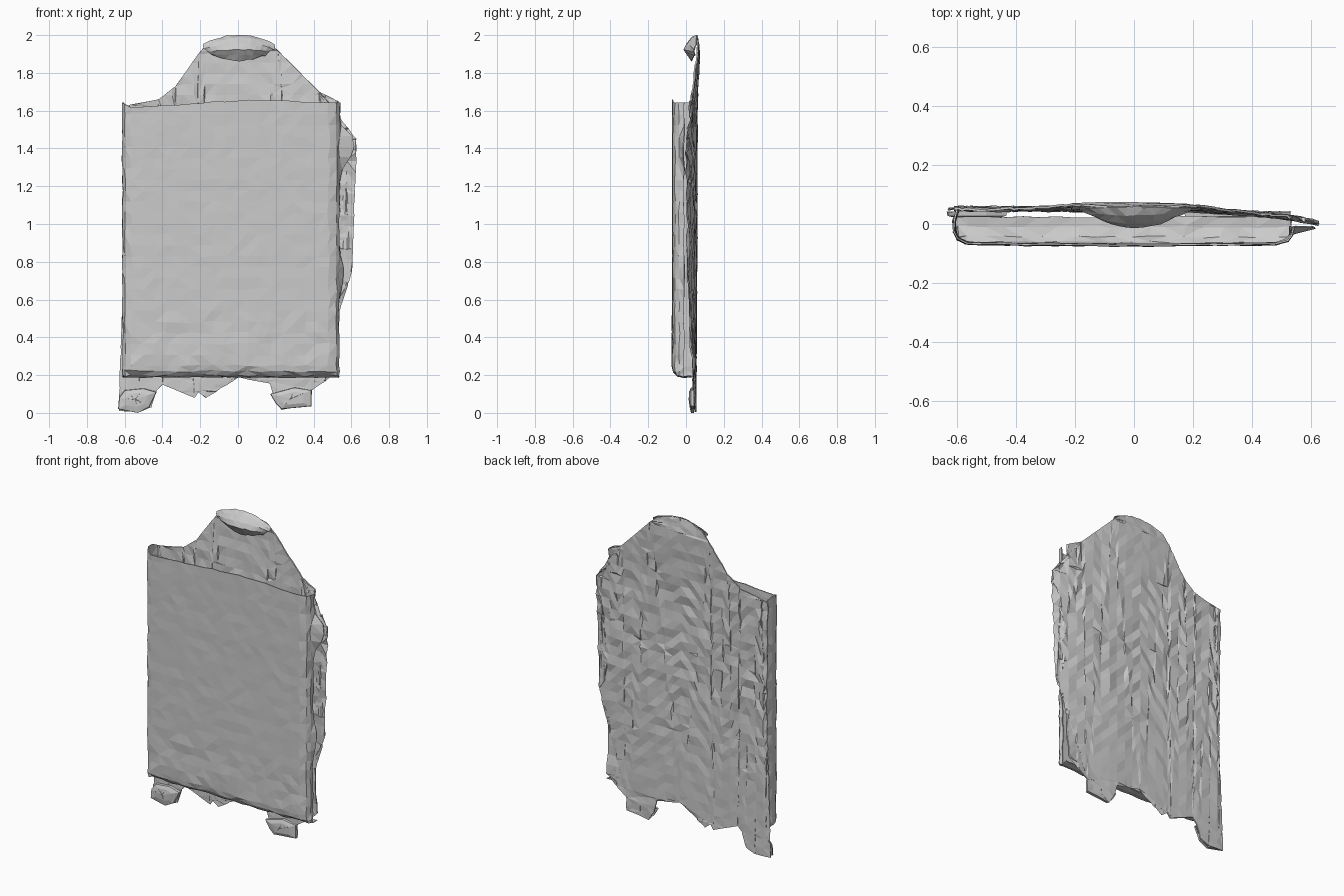
import bpy, bmesh, math, random
from mathutils import Vector

if "Cube" in bpy.data.objects:
    bpy.data.objects.remove(bpy.data.objects["Cube"])

random.seed(4)


def rnd(a):
    return random.uniform(-a, a)


def interp(table, t):
    if t <= table[0][0]:
        return table[0][1]
    for (a, p), (b, q) in zip(table, table[1:]):
        if t <= b:
            return p + (q - p) * (t - a) / (b - a)
    return table[-1][1]


def finish(bm, name, thick=0.0):
    me = bpy.data.meshes.new(name)
    bm.normal_update()
    bm.to_mesh(me)
    bm.free()
    ob = bpy.data.objects.new(name, me)
    bpy.context.collection.objects.link(ob)
    if thick:
        mod = ob.modifiers.new("thickness", "SOLIDIFY")
        mod.thickness = thick
        mod.offset = 0
    return ob


def sheet(name, outline, yfunc, cell, thick):
    """Flat outline in x,z, sliced into a grid and pushed into shape by yfunc."""
    bm = bmesh.new()
    bm.faces.new([bm.verts.new((x, 0, z)) for x, z in outline])
    bmesh.ops.triangulate(bm, faces=bm.faces[:])
    for axis, lo, hi in ((0, -0.64, 0.64), (2, 0.0, 2.0)):
        no = Vector((0, 0, 0))
        no[axis] = 1
        for i in range(1, int((hi - lo) / cell)):
            bmesh.ops.bisect_plane(bm, geom=bm.verts[:] + bm.edges[:] + bm.faces[:],
                                   plane_co=no * (lo + i * cell), plane_no=no)
    bmesh.ops.dissolve_limit(bm, angle_limit=0.001, verts=[], edges=[])
    bmesh.ops.triangulate(bm, faces=bm.faces[:])
    for v in bm.verts:
        v.co.y = yfunc(v.co.x, v.co.z)
    return finish(bm, name, thick)


def loft(name, rows, thick=0.0):
    """Skin rows of points that all have the same count."""
    bm = bmesh.new()
    vs = [[bm.verts.new(p) for p in r] for r in rows]
    for a, b in zip(vs, vs[1:]):
        for i in range(len(a) - 1):
            bm.faces.new((a[i], a[i + 1], b[i + 1], b[i]))
    bmesh.ops.triangulate(bm, faces=bm.faces[:])
    return finish(bm, name, thick)


# Back panel with the hood top, ragged hem and side bumps
outline = [(-.63, .1), (-.63, .01), (-.52, .005), (-.46, .03), (-.43, .12), (-.40, .15),
           (-.23, .08), (-.21, .11), (-.17, .08), (-.15, .14), (0, .19), (.16, .19),
           (.19, .08), (.23, .02), (.39, .04), (.39, .12), (.45, .16), (.46, .2), (.53, .23),
           (.53, .6), (.56, .65), (.6, .74), (.56, .8), (.53, .95), (.575, 1.28),
           (.625, 1.38), (.625, 1.45), (.55, 1.52), (.525, 1.6), (.53, 1.65), (.43, 1.7),
           (.21, 1.92), (.16, 1.965), (.08, 1.99), (0, 2), (-.08, 1.99), (-.16, 1.96),
           (-.21, 1.9), (-.33, 1.73), (-.42, 1.66), (-.57, 1.63), (-.61, 1.62), (-.6, .14)]


def back_y(x, z):
    y = interp([(-.63, .052), (.2, .048), (.4, .036), (.52, .024), (.63, .003)], x)
    if z < .3:
        y = max(y, .038)
    crown = max(0, 1 - (x / .4) ** 2)
    y += crown * interp([(1.55, 0), (1.9, .022), (2, .008)], z)
    wrinkle = interp([(.2, .002), (.7, .005), (1.0, .008), (1.55, .008), (1.8, .003)], z)
    return y + rnd(wrinkle)


sheet("back_panel", outline, back_y, 0.058, 0.008)

# Front panel: open-topped tray that wraps round the left, bottom and right edges
bump = [(.6, .53), (.74, .56), (.9, .53), (1.28, .54), (1.38, .615), (1.45, .62), (1.52, .54)]
top_edge = [(-.62, 1.65), (-.58, 1.62), (-.3, 1.635), (0, 1.655), (.3, 1.65), (.54, 1.64)]
levels = [(.192, .025), (.19, -.01), (.2, -.045), (.222, -.064), (.25, -.08)]
levels += [(.25 + 1.39 * i / 24, -.08) for i in range(1, 25)]
rows = []
for k, (z, ymin) in enumerate(levels):
    r = interp(bump, z)
    section = [(-.598, .045), (-.61, .012), (-.608, -.025), (-.597, -.05), (-.565, -.064)]
    section += [(-.5 + .98 * i / 16, -.067 - .004 * math.sin(math.pi * i / 16))
                for i in range(17)]
    section += [(.52, -.055), (.533, -.035), (r, -.01)]
    row = []
    for j, (x, y) in enumerate(section):
        edge = j < 4 or j > 21
        zz = z + (rnd(.006) if k > 1 else rnd(.003))
        if k == len(levels) - 1:
            zz = interp(top_edge, x) + rnd(.004)
        rough = .004 if edge or z < .5 else .0015
        row.append((x + rnd(.004 if edge else .008), max(y, ymin) + rnd(rough), zz))
    rows.append(row)
loft("front_panel", rows, 0.006)

# Hood flap: curls forward from the crown and tucks back under its lip
flap = []
for y, z, drop, half in ((.058, 2.0, .05, .19), (.03, 1.985, .05, .19), (.003, 1.955, .03, .185),
                         (-.012, 1.922, .008, .165), (.008, 1.895, -.01, .15),
                         (.03, 1.865, -.03, .14)):
    row = []
    for i in range(13):
        t = i / 6 - 1
        side = t * t
        row.append((.005 + half * t, y + (.052 - y) * side * .85 + rnd(.002),
                    z - drop * side + rnd(.004)))
    flap.append(row)
loft("hood_flap", flap, 0.004)

# Feet: small folded pads in front of the back panel
for name, pts in (("left_foot", [(-.63, .08), (-.635, .02), (-.53, .008), (-.47, .03),
                                 (-.43, .11), (-.5, .13), (-.6, .12)]),
                  ("right_foot", [(.17, .1), (.2, .05), (.23, .02), (.39, .035), (.39, .12),
                                  (.3, .135)])):
    cx = sum(p[0] for p in pts) / len(pts)
    cz = sum(p[1] for p in pts) / len(pts)
    rings = []
    for y, s in ((.042, 1), (.026, .97), (.018, .6), (.015, .02)):
        ring = [(cx + (x - cx) * s, y + rnd(.002), max(0, cz + (z - cz) * s)) for x, z in pts]
        rings.append(ring + ring[:1])
    loft(name, rings)

# Lowest hem point touches the ground
for v in bpy.data.objects["left_foot"].data.vertices:
    if v.co.z < .012:
        v.co.z = 0
